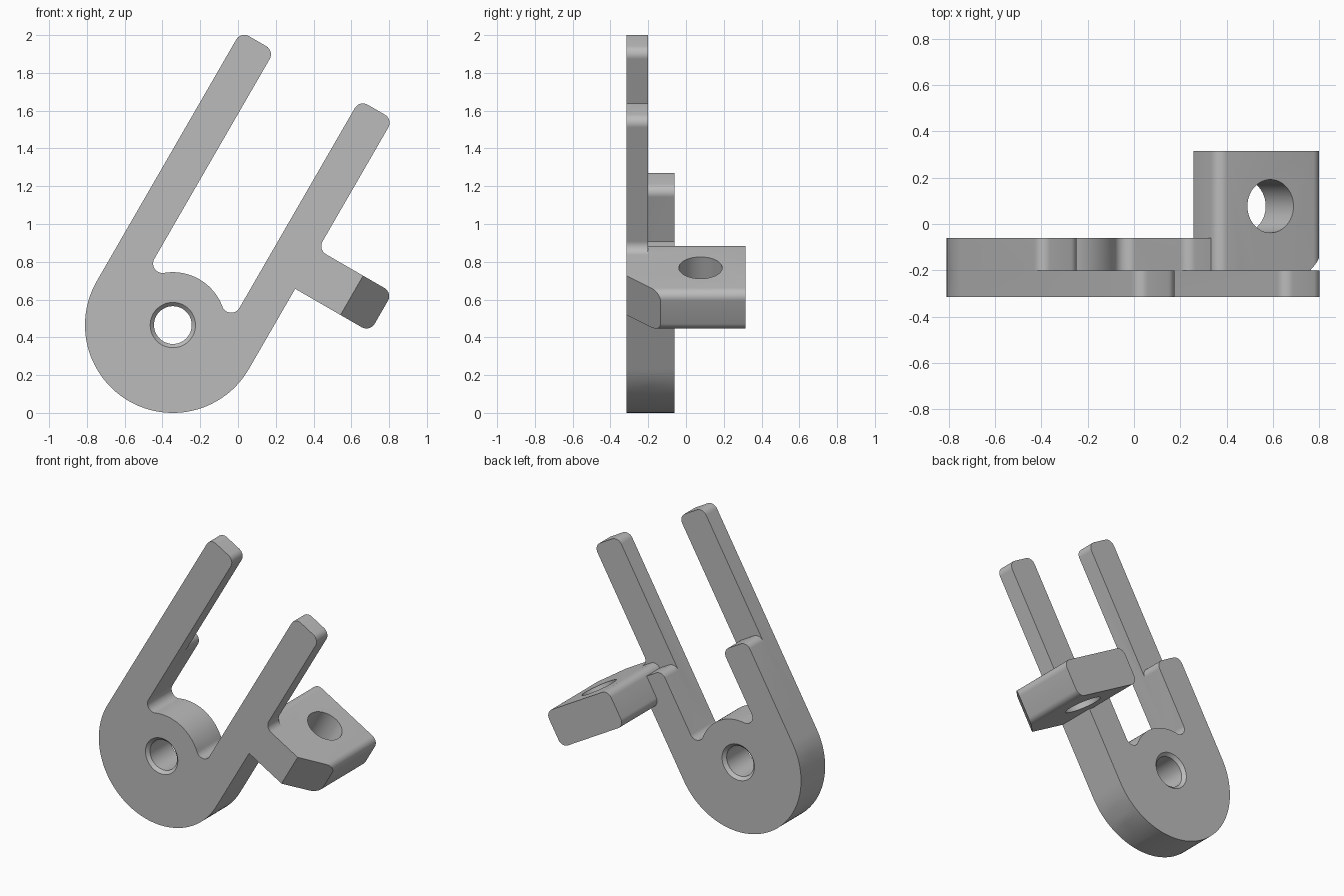
import bpy, bmesh
from math import radians, degrees, cos, sin, atan2, sqrt, pi
from mathutils import Vector, Matrix

if "Cube" in bpy.data.objects:
    bpy.data.objects.remove(bpy.data.objects["Cube"], do_unlink=True)

metal = bpy.data.materials.new("grey metal")
metal.use_nodes = True
grey = (0.5, 0.5, 0.5, 1)
metal.diffuse_color = grey
metal.node_tree.nodes["Principled BSDF"].inputs["Base Color"].default_value = grey

# Main sizes, measured from the pivot with z running along the arms
OUTER, INNER, BOSS, R = 0.465, 0.26, 0.28, 0.05
FRONT, STEP, BACK = -0.315, -0.2, -0.06
TAB_LOW, TAB_HIGH = 0.49, 0.73


def arc(cx, cz, r, a0, a1, n):
    angles = [radians(a0 + (a1 - a0) * i / n) for i in range(n + 1)]
    return [(cx + r * cos(a), cz + r * sin(a)) for a in angles]


def rounded(prev, corner, nxt, r=R, n=8):
    """Points of a round of radius r on a right-angled corner."""
    c = Vector(corner)
    a = (Vector(prev) - c).normalized() * r
    b = (Vector(nxt) - c).normalized() * r
    mid = c + a + b
    turns = [pi / 2 * i / n for i in range(n + 1)]
    return [tuple(mid - b * cos(t) - a * sin(t)) for t in turns]


def finish(name, bm):
    bmesh.ops.recalc_face_normals(bm, faces=bm.faces)
    mesh = bpy.data.meshes.new(name)
    bm.to_mesh(mesh)
    bm.free()
    mesh.materials.append(metal)
    ob = bpy.data.objects.new(name, mesh)
    bpy.context.collection.objects.link(ob)
    ob.location = (-0.345, 0, 0.465)
    ob.rotation_euler = (0, radians(30), 0)
    return ob


def prism(points, y0, y1):
    bm = bmesh.new()
    face = bm.faces.new([bm.verts.new((x, y0, z)) for x, z in points])
    ext = bmesh.ops.extrude_face_region(bm, geom=[face])["geom"]
    verts = [g for g in ext if isinstance(g, bmesh.types.BMVert)]
    bmesh.ops.translate(bm, verts=verts, vec=(0, y1 - y0, 0))
    return bm


def lathe(rings, place, n=48):
    """Closed turned solid from (height, radius) rings."""
    bm = bmesh.new()
    loops = [[bm.verts.new((x, y, h)) for x, y in arc(0, 0, r, 0, 360, n)[:-1]]
             for h, r in rings]
    for low, high in zip(loops, loops[1:]):
        for i in range(n):
            j = (i + 1) % n
            bm.faces.new((low[i], low[j], high[j], high[i]))
    bm.faces.new(loops[0])
    bm.faces.new(loops[-1])
    bm.transform(place)
    return bm


def combine(target, other, operation):
    mod = target.modifiers.new(operation.lower(), "BOOLEAN")
    mod.operation, mod.solver, mod.object = operation, "EXACT", other
    bpy.context.view_layer.objects.active = target
    bpy.ops.object.modifier_apply(modifier=mod.name)
    bpy.data.objects.remove(other, do_unlink=True)


def fork_outline(top, stub):
    """Round base, two arms up to the given height and the boss between them."""
    cx = INNER - R
    cz = sqrt((BOSS + R) ** 2 - cx ** 2)
    tilt = degrees(atan2(cz, cx))
    out = arc(0, 0, OUTER, 0, -180, 64)
    out += rounded((-OUTER, 0), (-OUTER, top), (-INNER, top))
    out += rounded((-OUTER, top), (-INNER, top), (-INNER, 0))
    out += arc(-cx, cz, R, 180, 360 - tilt, 14)
    out += arc(0, 0, BOSS, 180 - tilt, tilt, 24)[1:-1]
    out += arc(cx, cz, R, 180 + tilt, 360, 14)
    out += rounded((INNER, 0), (INNER, top), (OUTER, top))
    out += rounded((INNER, top), (OUTER, top), (OUTER, 0))
    if stub:  # filleted root of the side tab
        root = OUTER + 0.12
        out += rounded((OUTER, top), (OUTER, TAB_HIGH), (root, TAB_HIGH))
        out += [(root, TAB_HIGH), (root, TAB_LOW), (OUTER, TAB_LOW)]
    return out


# Fork: long arms in the front layer, short pads in the back layer
fork = finish("fork_bracket", prism(fork_outline(1.526, True), FRONT, STEP))
pads = finish("back_pads", prism(fork_outline(0.682, False), STEP, BACK))
combine(fork, pads, "UNION")

# Side tab: rounded bar with a sloped front outer corner
x0, x1 = 0.39, 0.922
corners = [(x0, TAB_LOW), (x0, TAB_HIGH), (x1, TAB_HIGH), (x1, TAB_LOW)]
outline = []
for i, c in enumerate(corners):
    outline += rounded(corners[i - 1], c, corners[(i + 1) % 4])
# square off the inner corners buried in the front layer by a later union
bm = prism(outline, FRONT, 0.315)
cut = bmesh.ops.bisect_plane(bm, geom=bm.verts[:] + bm.edges[:] + bm.faces[:],
                             plane_co=(0.742, FRONT, 0), plane_no=(1, -1, 0),
                             clear_outer=True)["geom_cut"]
rim = [g for g in cut if isinstance(g, bmesh.types.BMEdge)]
bmesh.ops.holes_fill(bm, edges=rim, sides=0)
tab = finish("side_tab", bm)

# Cross hole through the tab
hole = finish("tab_hole", lathe([(0.3, 0.115), (0.9, 0.115)],
                                Matrix.Translation((0.658, 0.077, 0))))
combine(tab, hole, "DIFFERENCE")
combine(fork, tab, "UNION")

# Pivot bore, countersunk on both sides
bore = finish("pivot_bore", lathe(
    [(FRONT - 0.02, 0.14), (FRONT + 0.02, 0.1), (BACK - 0.02, 0.1), (BACK + 0.02, 0.14)],
    Matrix.Rotation(radians(-90), 4, "X")))
combine(fork, bore, "DIFFERENCE")

# Smooth rounds, sharp edges
bpy.ops.object.select_all(action="DESELECT")
fork.select_set(True)
bpy.context.view_layer.objects.active = fork
bpy.ops.object.shade_smooth_by_angle(angle=radians(25))
